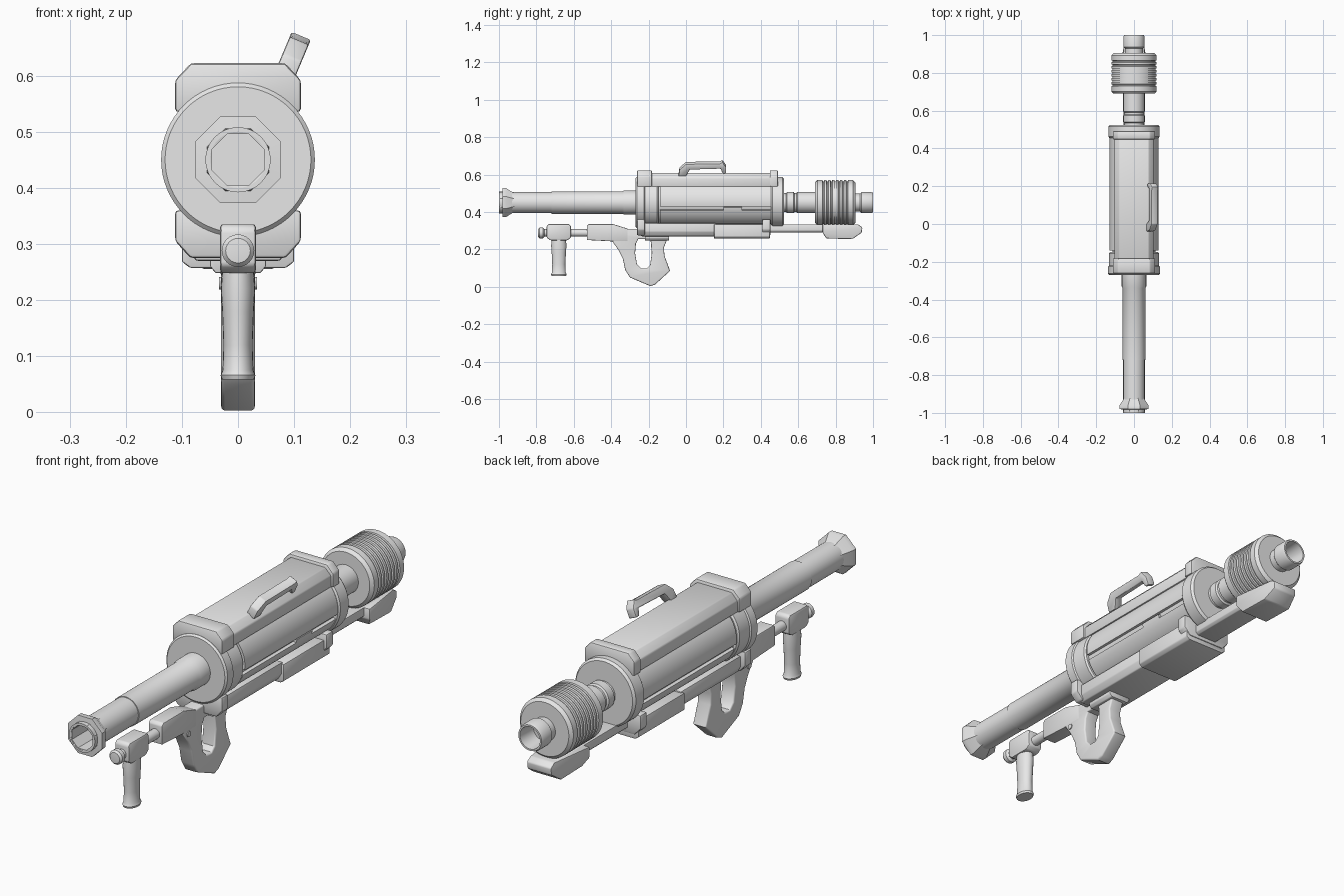
import bpy, bmesh, math
from mathutils import Matrix

if "Cube" in bpy.data.objects:
    bpy.data.objects.remove(bpy.data.objects["Cube"])

AXIS_Z = 0.45
grey = bpy.data.materials.new("light_grey")
grey.diffuse_color = (0.8, 0.8, 0.8, 1)
grey.use_nodes = True
grey.node_tree.nodes["Principled BSDF"].inputs["Base Color"].default_value = grey.diffuse_color


def finish(name, bm, bevel=0.0, angle=35):
    """Turn a bmesh into a named, shaded, optionally bevelled object."""
    bmesh.ops.recalc_face_normals(bm, faces=bm.faces)
    me = bpy.data.meshes.new(name)
    bm.to_mesh(me)
    bm.free()
    ob = bpy.data.objects.new(name, me)
    bpy.context.collection.objects.link(ob)
    me.materials.append(grey)
    bpy.ops.object.select_all(action='DESELECT')
    ob.select_set(True)
    bpy.context.view_layer.objects.active = ob
    if bevel:
        m = ob.modifiers.new("bevel", 'BEVEL')
        m.width, m.segments, m.limit_method = bevel, 2, 'ANGLE'
        bpy.ops.object.convert(target='MESH')
    bpy.ops.object.shade_smooth_by_angle(angle=math.radians(angle))
    return ob


def lathe(name, profile, seg=48, z=AXIS_Z, turn=0.0, x=0.0):
    """Revolve (y, radius) points about a lengthwise axis; radius 0 closes."""
    bm = bmesh.new()
    rings = []
    for y, r in profile:
        if r == 0:
            rings.append([bm.verts.new((x, y, z))] * seg)
        else:
            a = [turn + 2 * math.pi * i / seg for i in range(seg)]
            rings.append([bm.verts.new((x + r * math.cos(t), y, z + r * math.sin(t))) for t in a])
    for p, q in zip(rings, rings[1:]):
        for i in range(seg):
            j = (i + 1) % seg
            bm.faces.new(list(dict.fromkeys((p[i], p[j], q[j], q[i]))))
    return finish(name, bm)


def prism(name, pts, a, b, axis, bevel=0.0):
    """Extrude an outline: axis y takes (x, z) points, axis x takes (y, z)."""
    bm = bmesh.new()
    put = (lambda p, t: (p[0], t, p[1])) if axis == 'y' else (lambda p, t: (t, p[0], p[1]))
    lo = [bm.verts.new(put(p, a)) for p in pts]
    hi = [bm.verts.new(put(p, b)) for p in pts]
    n = len(pts)
    bm.faces.new(lo)
    bm.faces.new(hi[::-1])
    for i in range(n):
        j = (i + 1) % n
        bm.faces.new((lo[i], lo[j], hi[j], hi[i]))
    return finish(name, bm, bevel)


def mirrored(half):
    """Complete a symmetric (x, z) outline from its right half."""
    return half + [(-x, z) for x, z in reversed(half)]


def arc_panel(name, a0, a1, r0, r1, y0, y1):
    """Curved casing plate around the main axis."""
    a = [math.radians(a0 + (a1 - a0) * i / 12) for i in range(13)]
    pts = [(r1 * math.cos(t), AXIS_Z + r1 * math.sin(t)) for t in a]
    pts += [(r0 * math.cos(t), AXIS_Z + r0 * math.sin(t)) for t in reversed(a)]
    return prism(name, pts, y0, y1, 'y')


# Barrel with hollow bore and octagonal muzzle
lathe("barrel", [(-0.95, 0.057), (-0.72, 0.057), (-0.72, 0.06), (-0.34, 0.06),
                 (-0.33, 0.065), (-0.25, 0.065), (-0.25, 0)])
lathe("muzzle", [(-0.70, 0.0), (-0.72, 0.05), (-0.998, 0.05), (-1.0, 0.058), (-0.982, 0.06),
                 (-0.98, 0.083), (-0.96, 0.083), (-0.925, 0.058), (-0.90, 0.056)],
      seg=8, turn=math.pi / 8)
lathe("muzzle_ring", [(-0.72, 0), (-0.72, 0.05), (-1.0, 0.05), (-1.0, 0.058), (-0.97, 0.058)])

# Main drum: end collars and core
lathe("front_collar", [(-0.27, 0), (-0.27, 0.13), (-0.263, 0.137), (-0.225, 0.137), (-0.22, 0.132),
                       (-0.155, 0.132), (-0.148, 0.126), (-0.148, 0)], 64)
lathe("core", [(-0.16, 0), (-0.16, 0.115), (0.47, 0.115), (0.47, 0)], 64)
lathe("rear_collar", [(0.455, 0), (0.455, 0.13), (0.462, 0.136), (0.515, 0.136),
                      (0.525, 0.128), (0.525, 0)], 64)

# Curved casing plates on both sides
for side, flip in (("right", False), ("left", True)):
    for part, a0, a1, r in (("upper", -9, 52, 0.129), ("lower", -62, -19, 0.127)):
        if flip:
            a0, a1 = 180 - a1, 180 - a0
        arc_panel(f"{side}_{part}_casing", a0, a1, 0.11, r, -0.14, 0.46)
arc_panel("side_latch", -20, -12, 0.11, 0.127, 0.20, 0.30)

# Top cover and its two clamps
cover = mirrored([(0.103, 0.535), (0.103, 0.582), (0.077, 0.609)])
clamp = mirrored([(0.112, 0.535), (0.112, 0.592), (0.084, 0.622)])
prism("top_cover", cover, -0.20, 0.46, 'y', 0.004)
prism("front_top_clamp", clamp, -0.262, -0.182, 'y', 0.006)
prism("rear_top_clamp", clamp, 0.448, 0.492, 'y', 0.006)

# Underside clamps, rail blocks and bottom plate
low = mirrored([(0.112, 0.36), (0.112, 0.305), (0.085, 0.275)])
prism("front_lower_clamp", low, -0.262, -0.22, 'y', 0.006)
prism("rear_lower_clamp", low, 0.408, 0.452, 'y', 0.006)
prism("front_rail_block", mirrored([(0.09, 0.34), (0.09, 0.295), (0.075, 0.27)]), -0.24, 0.16, 'y', 0.004)
prism("rear_rail_block", mirrored([(0.1, 0.335), (0.1, 0.268), (0.085, 0.257)]), 0.15, 0.448, 'y', 0.004)
prism("trigger_mount", mirrored([(0.05, 0.30), (0.05, 0.26), (0.04, 0.248)]), -0.22, -0.09, 'y', 0.003)

# Tail rail ending in a tapered foot
prism("tail_rail", mirrored([(0.055, 0.333), (0.055, 0.30), (0.045, 0.29)]), 0.40, 0.90, 'y', 0.003)
foot = prism("tail_foot", [(0.73, 0.29), (0.75, 0.258), (0.89, 0.255), (0.94, 0.29),
                           (0.943, 0.318), (0.92, 0.333), (0.73, 0.333)], -0.08, 0.08, 'x', 0.005)
for v in foot.data.vertices:
    if v.co.y > 0.9:
        v.co.x *= 0.68
    if v.co.z < 0.27:
        v.co.x *= 0.8

# Rear neck, ribbed drum and hollow exhaust
lathe("rear_neck", [(0.50, 0.05), (0.535, 0.05), (0.54, 0.057), (0.575, 0.057), (0.58, 0.05),
                    (0.59, 0.05), (0.595, 0.057), (0.71, 0.057)])
ribs = [(0.69, 0), (0.69, 0.108), (0.702, 0.12)]
for i in range(7):
    y = 0.73 + i * 0.021
    ribs += [(y, 0.12), (y + 0.002, 0.114), (y + 0.008, 0.114), (y + 0.01, 0.12)]
ribs += [(0.893, 0.12), (0.905, 0.108), (0.905, 0)]
lathe("ribbed_drum", ribs, 64)
lathe("exhaust", [(0.89, 0.048), (0.93, 0.048), (0.938, 0.056), (0.99, 0.056), (1.0, 0.052),
                  (1.0, 0.045), (0.92, 0.04), (0.92, 0)])

# Carry handle: an arched bar leaning to the right
bar = prism("carry_handle", [(-0.04, 0.597), (0.0, 0.597), (0.02, 0.632), (0.185, 0.637),
                             (0.195, 0.612), (0.215, 0.612), (0.215, 0.645), (0.195, 0.672),
                             (0.18, 0.665), (0.0, 0.662), (-0.035, 0.632)],
            -0.017, 0.017, 'x', 0.004)
for v in bar.data.vertices:
    dx = v.co.x
    v.co.x = 0.083 + dx + (v.co.z - 0.60) * 0.42
    v.co.z -= dx * 0.42

# Trigger grip with a finger opening, made from a filled outline
outer = [(-0.392, 0.24), (-0.385, 0.29), (-0.33, 0.31), (-0.10, 0.31), (-0.10, 0.255),
         (-0.118, 0.21), (-0.115, 0.165), (-0.085, 0.085), (-0.165, 0.012), (-0.19, 0.003),
         (-0.30, 0.05), (-0.325, 0.09), (-0.338, 0.15), (-0.36, 0.195)]
hole = [(-0.255, 0.255), (-0.19, 0.255), (-0.183, 0.18), (-0.192, 0.115), (-0.21, 0.098),
        (-0.24, 0.098), (-0.262, 0.12), (-0.272, 0.18), (-0.268, 0.23)]
curve = bpy.data.curves.new("grip_outline", 'CURVE')
curve.dimensions, curve.fill_mode = '2D', 'BOTH'
curve.extrude, curve.bevel_depth, curve.bevel_resolution, curve.offset = 0.023, 0.007, 2, -0.007
for loop in (outer, hole):
    s = curve.splines.new('POLY')
    s.points.add(len(loop) - 1)
    for p, (y, z) in zip(s.points, loop):
        p.co = (y, z, 0, 1)
    s.use_cyclic_u = True
tmp = bpy.data.objects.new("grip_outline", curve)
bpy.context.collection.objects.link(tmp)
bpy.context.view_layer.update()
bm = bmesh.new()
bm.from_mesh(tmp.to_mesh())
tmp.to_mesh_clear()
bpy.data.objects.remove(tmp)
bmesh.ops.remove_doubles(bm, verts=bm.verts, dist=1e-5)
bm.transform(Matrix(((0, 0, 1, 0), (1, 0, 0, 0), (0, 1, 0, 0), (0, 0, 0, 1))))
finish("trigger_grip", bm)
prism("grip_pin", [(-0.36 + 0.011 * math.cos(i * math.pi / 6), 0.23 + 0.011 * math.sin(i * math.pi / 6))
                   for i in range(12)], -0.034, 0.034, 'x')

# Receiver arm, rod and knob
prism("receiver_arm", [(-0.53, 0.25), (-0.53, 0.325), (-0.52, 0.335), (-0.39, 0.335), (-0.31, 0.31),
                       (-0.31, 0.243), (-0.40, 0.243)], -0.031, 0.031, 'x', 0.004)
lathe("grip_rod", [(-0.64, 0), (-0.64, 0.02), (-0.51, 0.02), (-0.51, 0)], 24, 0.288)
lathe("end_knob", [(-0.792, 0), (-0.79, 0.022), (-0.782, 0.029), (-0.765, 0.029), (-0.757, 0.02),
                   (-0.73, 0.02)], 24, 0.288)

# Foregrip with its mounting block
prism("foregrip_block", [(-0.745, 0.262), (-0.745, 0.325), (-0.735, 0.335), (-0.625, 0.335),
                         (-0.615, 0.325), (-0.615, 0.262), (-0.635, 0.248), (-0.725, 0.248)],
      -0.032, 0.032, 'x', 0.006)
grip = lathe("foregrip", [(0.058, 0), (0.058, 0.039), (0.066, 0.042), (0.075, 0.037), (0.12, 0.035),
                          (0.18, 0.038), (0.22, 0.041), (0.265, 0.037), (0.265, 0)], 24, 0.0)
for v in grip.data.vertices:
    x, y, z = v.co
    v.co = (x * 0.74, z - 0.68, y)
grip.data.flip_normals()
